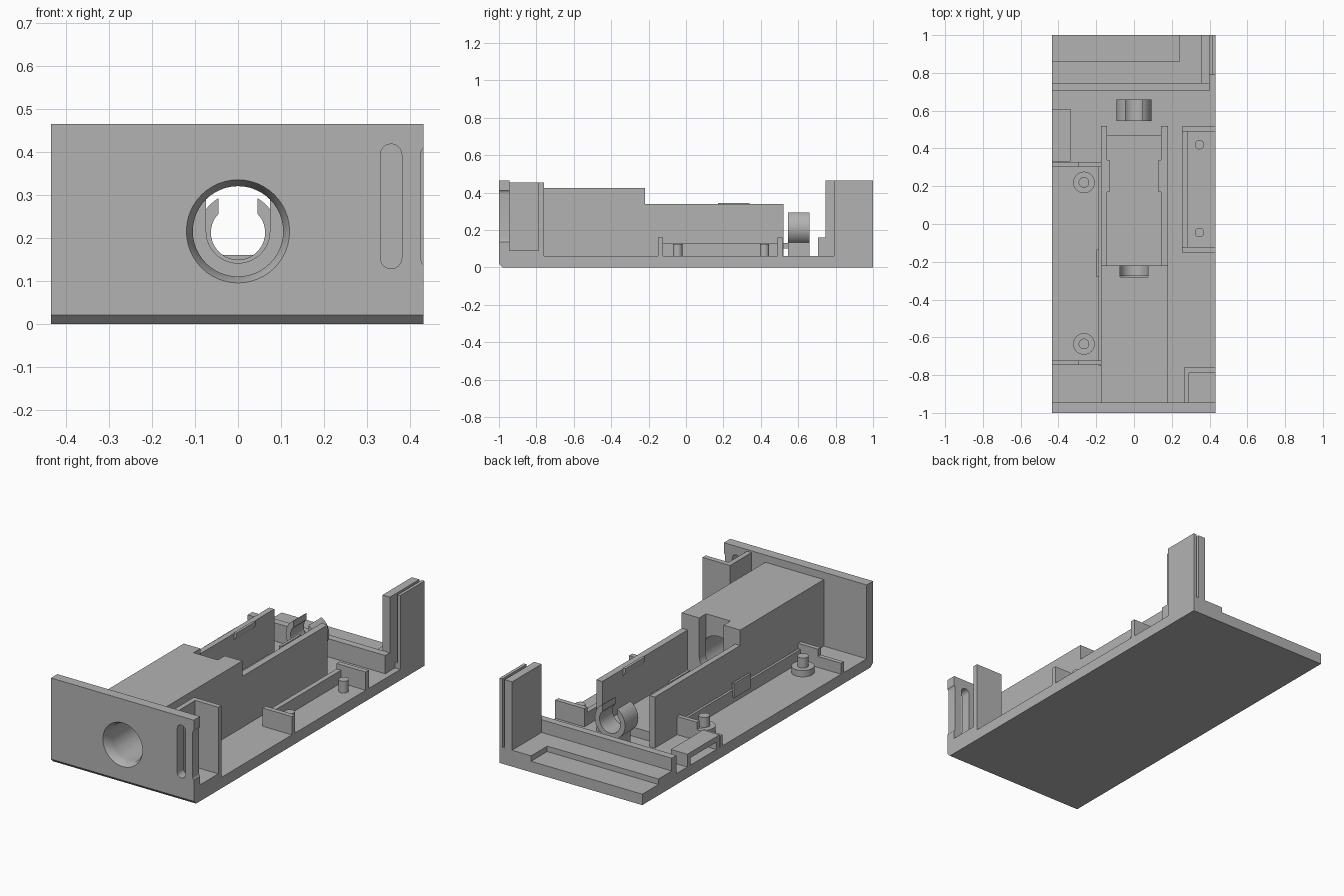
import bpy
import bmesh
from math import cos, sin, pi, radians, asin
from mathutils import Vector

cube = bpy.data.objects.get("Cube")
if cube:
    bpy.data.objects.remove(cube, do_unlink=True)

grey = bpy.data.materials.new("plain grey")
grey.use_nodes = True
grey.diffuse_color = (0.45, 0.45, 0.45, 1)
grey.node_tree.nodes["Principled BSDF"].inputs["Base Color"].default_value = (0.45, 0.45, 0.45, 1)


def prism(name, outline, axis, low, high, scale=1.0):
    """Extrude a 2D outline along an axis; scale tapers the far end about its centre."""
    place = {"x": lambda a, b, t: (t, a, b),
             "y": lambda a, b, t: (a, t, b),
             "z": lambda a, b, t: (a, b, t)}[axis]
    n = len(outline)
    ca = sum(p[0] for p in outline) / n
    cb = sum(p[1] for p in outline) / n
    bm = bmesh.new()
    near = [bm.verts.new(place(a, b, low)) for a, b in outline]
    far = [bm.verts.new(place(ca + (a - ca) * scale, cb + (b - cb) * scale, high)) for a, b in outline]
    bm.faces.new(near)
    bm.faces.new(far[::-1])
    for i in range(n):
        j = (i + 1) % n
        bm.faces.new((near[i], far[i], far[j], near[j]))
    bmesh.ops.recalc_face_normals(bm, faces=bm.faces)
    mesh = bpy.data.meshes.new(name)
    bm.to_mesh(mesh)
    bm.free()
    mesh.materials.append(grey)
    obj = bpy.data.objects.new(name, mesh)
    bpy.context.collection.objects.link(obj)
    return obj


def box(name, x, y, z):
    return prism(name, [(x[0], y[0]), (x[1], y[0]), (x[1], y[1]), (x[0], y[1])], "z", z[0], z[1])


def arc(a, b, r, start, end, n):
    return [(a + r * cos(start + (end - start) * i / n), b + r * sin(start + (end - start) * i / n))
            for i in range(n + 1)]


def circle(a, b, r, n=48):
    return arc(a, b, r, 0, 2 * pi, n)[:-1]


def stadium(a, low, high, r):
    return arc(a, high - r, r, 0, pi, 12) + arc(a, low + r, r, pi, 2 * pi, 12)


def activate(obj):
    bpy.ops.object.select_all(action="DESELECT")
    obj.select_set(True)
    bpy.context.view_layer.objects.active = obj


def cut(obj, cutters):
    for cutter in cutters:
        mod = obj.modifiers.new("cut", "BOOLEAN")
        mod.operation = "DIFFERENCE"
        mod.solver = "EXACT"
        mod.object = cutter
        activate(obj)
        bpy.ops.object.modifier_apply(modifier=mod.name)
        bpy.data.objects.remove(cutter, do_unlink=True)


def smooth(obj):
    activate(obj)
    bpy.ops.object.shade_smooth_by_angle(angle=radians(30))


L, R = -0.435, 0.432
FLOOR = 0.06
AXIS = 0.215   # height of the bore axis

# Base plate and front panel with its chamfered bottom edge
box("base_plate", (L, R), (-0.945, 1), (0, FLOOR))
panel = prism("front_panel", [(-0.98, 0), (-0.945, 0), (-0.945, 0.465), (-1, 0.465), (-1, 0.02)], "x", L, R)
cut(panel, [prism("bore_cutter", circle(0, AXIS, 0.105), "y", -1.1, -0.9),
            prism("countersink_cutter", circle(0, AXIS, 0.125), "y", -1.01, -0.97, 0.84),
            prism("slot_cutter", stadium(0.356, 0.128, 0.418, 0.025), "y", -1.1, -0.9),
            prism("edge_slot_cutter", stadium(0.45, 0.128, 0.418, 0.025), "y", -1.1, -0.9)])
smooth(panel)

# Barrel housing: round bore that ends in a narrower open-topped slot
housing = box("barrel_housing", (-0.175, 0.18), (-0.945, -0.22), (FLOOR, 0.425))
cradle = arc(0, AXIS, 0.074, pi, 2 * pi, 24) + [(0.074, 0.5), (-0.074, 0.5)]
cut(housing, [prism("bore_cutter", circle(0, AXIS, 0.105), "y", -1.1, -0.275),
              prism("cradle_cutter", cradle, "y", -0.28, -0.1)])
smooth(housing)

# Open channel behind the housing, with snap beads on its walls
for side, outer, inner in (("right", -0.175, -0.144), ("left", 0.18, 0.144)):
    box(side + "_channel_wall", sorted((outer, inner)), (-0.22, 0.52), (FLOOR, 0.34))
    tip = inner * 0.9
    prism(side + "_snap_bead", [(inner, 0.30), (tip, 0.325), (tip, 0.345), (inner, 0.345)], "y", 0.17, 0.34)
box("channel_floor", (-0.144, 0.144), (-0.22, 0.468), (FLOOR, 0.11))

# Spring clip on a pedestal
outer_r, inner_r, gap = 0.092, 0.063, 0.045
a_out = pi / 2 - asin(gap / outer_r)
a_in = pi / 2 - asin(gap / inner_r)
ring = (arc(0, AXIS - 0.003, outer_r, a_out, -pi - a_out, 40)
        + arc(0, AXIS - 0.003, inner_r, -pi - a_in, a_in, 40))
smooth(prism("spring_clip", ring, "y", 0.545, 0.66))
box("clip_pedestal", (-0.045, 0.045), (0.545, 0.66), (FLOOR, 0.137))

# Left board holder: low wall with taller ends and two pins
box("left_holder_wall", (0.255, 0.282), (-0.15, 0.515), (FLOOR, 0.13))
for name, y in (("front", -0.15), ("rear", 0.49)):
    box("left_holder_%s_end" % name, (0.255, R), (y, y + 0.027), (FLOOR, 0.16))
for name, y in (("front", -0.045), ("rear", 0.42)):
    smooth(prism("left_%s_pin" % name, circle(0.347, y, 0.025, 32), "z", FLOOR, 0.125))

# Right board holder: thin rail, stepped ends, latch tab and shouldered pins
box("right_holder_rail", (-0.188, -0.175), (-0.75, 0.325), (FLOOR, 0.13))
box("right_latch_tab", (-0.198, -0.186), (-0.28, -0.135), (0.09, 0.17))
for name, y in (("front", -0.747), ("rear", 0.303)):
    box("right_holder_%s_end" % name, (-0.295, -0.175), (y, y + 0.024), (FLOOR, 0.16))
    box("right_holder_%s_step" % name, (L, -0.295), (y, y + 0.024), (FLOOR, 0.12))
for name, y in (("front", -0.635), ("rear", 0.22)):
    smooth(prism("right_%s_shoulder" % name, circle(-0.265, y, 0.057, 40), "z", FLOOR, 0.095))
    smooth(prism("right_%s_pin" % name, circle(-0.265, y, 0.028, 32), "z", 0.09, 0.15))

# Small bridge beside the channel
box("bridge_top", (L, -0.335), (0.33, 0.61), (0.1, 0.13))
for name, y in (("front", 0.33), ("rear", 0.582)):
    box("bridge_%s_leg" % name, (L, -0.335), (y, y + 0.028), (FLOOR, 0.1))

# Corner bracket behind the front panel
box("bracket_side", (0.265, 0.292), (-0.945, -0.76), (FLOOR, 0.455))
box("bracket_back", (0.292, R), (-0.788, -0.76), (FLOOR, 0.455))
box("bracket_floor", (0.292, R), (-0.945, -0.788), (FLOOR, 0.09))

# Rear cross wall, raised floor around a recess, and grooved corner post
box("rear_cross_wall", (L, 0.40), (0.705, 0.745), (FLOOR, 0.16))
box("rear_raised_floor", (L, 0.355), (0.745, 0.86), (FLOOR, 0.09))
box("rear_floor_end", (0.24, 0.355), (0.86, 1), (FLOOR, 0.09))
box("corner_post_inner", (0.355, 0.40), (0.745, 1), (FLOOR, 0.465))
box("corner_post_outer", (0.415, R), (0.79, 1), (FLOOR, 0.465))
box("corner_post_groove_floor", (0.40, 0.415), (0.79, 1), (FLOOR, 0.09))
